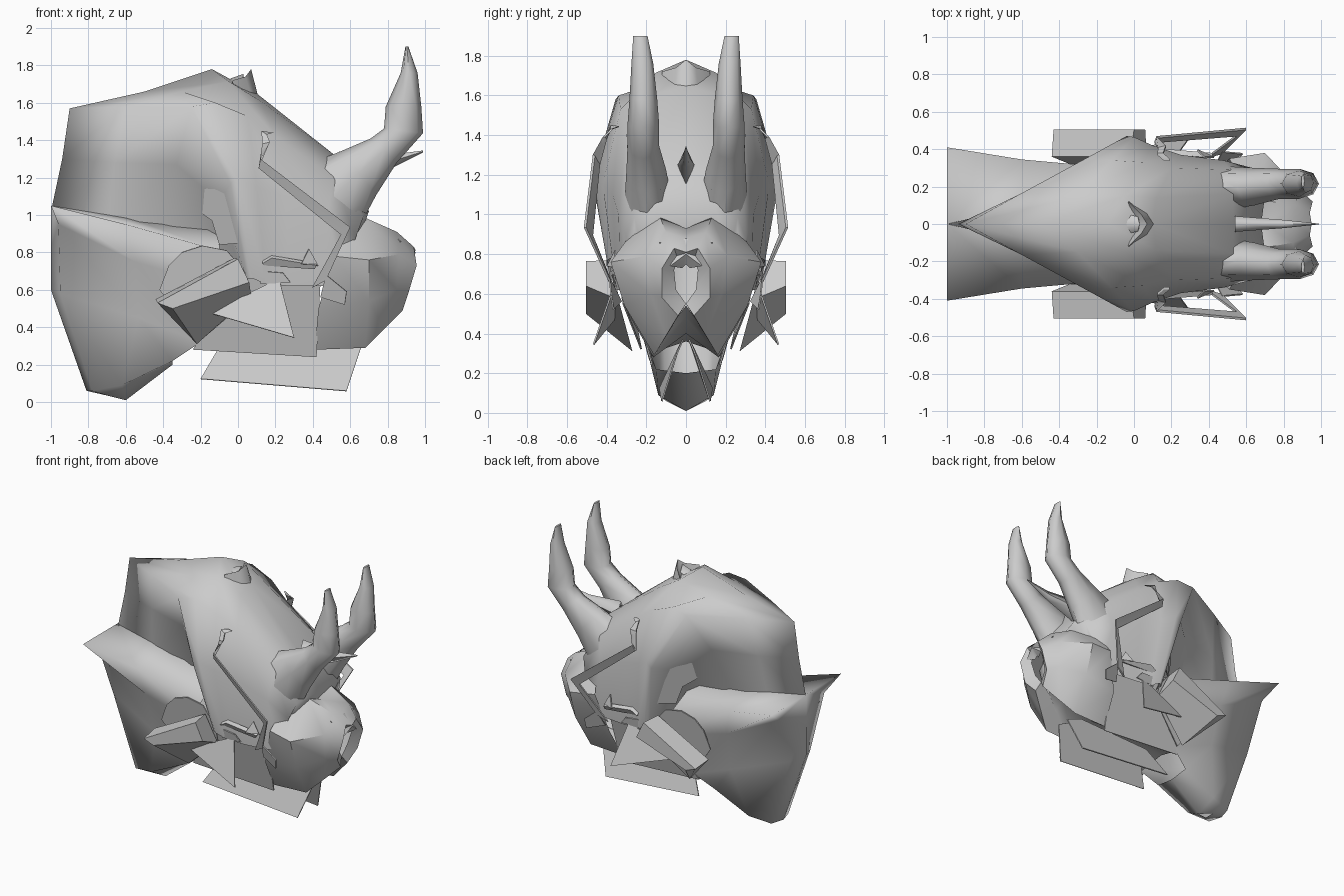
import bpy, bmesh, math
from mathutils import Vector

grey = bpy.data.materials.new("plain grey")
grey.diffuse_color = (0.6, 0.6, 0.6, 1)


def finish(name, bm, angle, centre):
    """Orient faces outward from a centre, shade, and mirror across y = 0."""
    bmesh.ops.remove_doubles(bm, verts=bm.verts[:], dist=0.0005)
    bmesh.ops.recalc_face_normals(bm, faces=bm.faces[:])
    c = Vector(centre)
    if sum((f.calc_center_median() - c).dot(f.normal) * f.calc_area() for f in bm.faces) < 0:
        bmesh.ops.reverse_faces(bm, faces=bm.faces[:])
    mesh = bpy.data.meshes.new(name)
    bm.to_mesh(mesh)
    bm.free()
    mesh.materials.append(grey)
    mesh.shade_smooth()
    mesh.set_sharp_from_angle(angle=math.radians(angle))
    ob = bpy.data.objects.new(name, mesh)
    bpy.context.collection.objects.link(ob)
    m = ob.modifiers.new("mirror", "MIRROR")
    m.use_axis = (False, True, False)
    m.use_clip = True
    m.merge_threshold = 0.001
    return ob


def loft(name, rows, closed=False, caps=False, angle=50, centre=(0, 0, 0.8)):
    """Skin a list of equal-length rows of points; repeated points make triangles."""
    bm = bmesh.new()
    vs = [[bm.verts.new(p) for p in row] for row in rows]
    n = len(rows[0])
    for a, b in zip(vs, vs[1:]):
        for i in range(n if closed else n - 1):
            j = (i + 1) % n
            bm.faces.new((a[i], a[j], b[j], b[i]))
    if caps:
        bm.faces.new(vs[0])
        bm.faces.new(vs[-1])
    return finish(name, bm, angle, centre)


def plate(name, pts, thick=0.008):
    """Thin side plate, given as a polygon in space."""
    bm = bmesh.new()
    f = bm.faces.new([bm.verts.new(p) for p in pts])
    f.normal_update()
    if f.normal.y < 0:
        f.normal_flip()
    off = f.normal * -thick
    r = bmesh.ops.extrude_face_region(bm, geom=[f])
    bmesh.ops.translate(bm, vec=off, verts=[v for v in r["geom"] if isinstance(v, bmesh.types.BMVert)])
    c = sum((Vector(p) for p in pts), Vector()) / len(pts) + off / 2
    return finish(name, bm, 40, c)


# Skull shell: undercut rear wall first, then ribs from crown to cheek, rear to brow
loft("skull_shell", [
    [(-1, 0, 1.02), (-.7, .02, .93), (-.42, .03, .9), (-.18, .04, .88), (-.02, .1, .66)],
    [(-.94, 0, 1.3), (-.66, .08, 1.28), (-.33, .17, 1.27), (-.1, .19, 1.07), (.03, .22, .66)],
    [(-.9, 0, 1.57), (-.6, .165, 1.58), (-.25, .355, 1.58), (-.04, .47, 1.17), (.05, .36, .66)],
    [(-.5, 0, 1.66), (-.3, .15, 1.66), (-.12, .34, 1.6), (0, .465, 1.2), (.08, .38, .66)],
    [(-.14, 0, 1.78), (-.05, .15, 1.715), (.05, .33, 1.53), (.1, .42, 1.15), (.15, .36, .63)],
    [(.1, 0, 1.65), (.12, .14, 1.61), (.2, .3, 1.42), (.25, .37, 1.1), (.28, .35, .62)],
    [(.53, 0, 1.22), (.53, .16, 1.31), (.51, .29, 1.2), (.48, .34, 1.0), (.47, .33, .62)],
    [(.68, 0, .99), (.7, .15, 1.02), (.67, .26, .99), (.63, .3, .88), (.56, .3, .65)],
    [(.64, 0, .85), (.64, .13, .85), (.6, .22, .8), (.55, .26, .75), (.5, .27, .63)],
], angle=85)

# Neck: wide collar at the top tapering to a blunt foot
loft("neck", [
    [(-1, 0, 1.05), (-1, 0, 1.05), (-.6, 0, .99), (-.1, 0, .95)],
    [(-1, 0, 1.05), (-1, .41, 1.05), (-.6, .345, .95), (-.1, .3, .81)],
    [(-1, 0, .82), (-.96, .27, .95), (-.55, .3, .75), (-.12, .27, .62)],
    [(-1, 0, .6), (-.95, .12, .58), (-.53, .23, .45), (-.2, .2, .32)],
    [(-.81, 0, .06), (-.78, .1, .06), (-.62, .14, .09), (-.35, .15, .22)],
    [(-.7, 0, .035), (-.7, .04, .035), (-.6, 0, .01), (-.35, 0, .2)],
], angle=120, centre=(-.6, 0, .6))

# Muzzle: two lobes meeting in a keeled beak
loft("muzzle", [
    [(.56, 0, .92), (.56, .25, .94), (.51, .35, .78), (.43, .29, .5), (.41, .165, .28), (.42, .1, .4)],
    [(.7, 0, .93), (.68, .13, .985), (.7, .38, .76), (.7, .31, .54), (.68, .16, .29), (.66, .08, .42)],
    [(.87, 0, .88), (.85, .1, .91), (.86, .21, .79), (.85, .18, .6), (.78, .1, .39), (.76, .03, .5)],
    [(.95, 0, .81), (.94, .06, .83), (.955, .12, .73), (.91, .12, .58), (.88, .04, .49), (.86, 0, .55)],
    [(.9, 0, .78), (.9, .04, .77), (.9, .06, .72), (.87, .05, .62), (.86, 0, .55), (.86, 0, .55)],
], angle=50, centre=(.6, 0, .65))
loft("nose", [[(.88, 0, .88), (.88, .04, .86)], [(.95, 0, .8), (.93, .08, .74)],
              [(.9, 0, .75), (.9, .02, .73)]], angle=20, centre=(.8, 0, .78))
plate("nostril", [(.82, .12, .9), (.87, .135, .86), (.85, .13, .83)])

# Throat panel under the head
loft("throat", [
    [(.8, 0, .54), (.76, .03, .5)],
    [(.66, 0, .48), (.66, .08, .42)],
    [(.41, 0, .4), (.41, .165, .28)],
    [(-.25, 0, .36), (-.22, .18, .3)],
], centre=(.3, 0, .8))


# Horns: octagonal rings along a bent path
def ring(x, y, z, rx, ry, tilt):
    return [(x + rx * math.cos(t) * math.cos(tilt), y + ry * math.sin(t),
             z - rx * math.cos(t) * math.sin(tilt)) for t in [k * math.pi / 4 for k in range(8)]]


loft("horn", [
    ring(.47, .19, 1.06, .24, .12, .95),
    ring(.645, .2, 1.225, .15, .1, .88),
    ring(.78, .215, 1.345, .095, .08, .75),
    ring(.885, .215, 1.45, .105, .08, .12),
    ring(.885, .215, 1.58, .095, .07, 0),
    ring(.915, .22, 1.76, .045, .055, 0),
    ring(.903, .23, 1.9, .008, .036, 0),
], closed=True, caps=True, angle=60, centre=(.8, .21, 1.4))

# Centre spike between the horns
loft("brow_spike", [
    [(.54, 0, 1.34), (.54, .042, 1.25), (.54, 0, 1.14)],
    [(.8, 0, 1.32), (.8, .022, 1.28), (.8, 0, 1.24)],
    [(.99, 0, 1.345), (.99, .002, 1.34), (.99, 0, 1.335)],
], angle=30, centre=(.7, 0, 1.25))

# Small crest on the crown
loft("crown_crest", [
    [(.07, 0, 1.78), (.04, .05, 1.74), (-.03, .12, 1.72)],
    [(.105, 0, 1.645), (.07, .06, 1.64), (-.02, .125, 1.65)],
    [(.0, 0, 1.66), (-.01, .04, 1.66), (-.035, .11, 1.66)],
    [(.07, 0, 1.78), (.04, .05, 1.74), (-.03, .12, 1.72)],
], angle=25, centre=(.03, 0, 1.69))
loft("crown_knob", [
    [(-.04, 0, 1.73), (-.03, .05, 1.7)],
    [(.03, 0, 1.755), (.02, .04, 1.71)],
    [(.03, 0, 1.66), (.02, .06, 1.65)],
], angle=25, centre=(0, 0, 1.66))

# Bent ribbon standing off the cheek
path = [(.19, .35, 1.44), (.155, .38, 1.43), (.17, .42, 1.39), (.12, .47, 1.3),
        (.6, .515, .935), (.47, .385, .65)]
wide = [(-.03, 0, .005), (-.03, 0, .02), (-.04, -.01, -.01), (-.01, -.025, -.05),
        (-.05, -.035, -.04), (-.075, -.02, -.04)]
rows = []
for p, w in zip(path, wide):
    a, b, t = Vector(p), Vector(p) + Vector(w), Vector((0, -.012, 0))
    rows.append([a, b, b + t, a + t])
loft("cheek_ribbon", rows, closed=True, caps=True, angle=30, centre=(.3, .44, 1.1))

# Slanted cheek block
loft("cheek_block", [
    [(-.44, .36, .55), (-.02, .36, .77), (.07, .34, .57), (-.22, .27, .31)],
    [(-.43, .505, .53), (-.0, .505, .765), (.06, .505, .64), (-.35, .505, .5)],
], closed=True, caps=True, angle=30, centre=(-.17, .42, .55))

# Cheek and jaw plates
plate("cheek_disc", [(-.42, .31, .6), (-.37, .32, .73), (-.3, .325, .8), (-.19, .33, .835), (-.06, .33, .81),
                     (.05, .34, .68), (.06, .32, .55), (-.21, .23, .32)])
plate("ear_pad", [(-.21, .1, 1.02), (-.18, .19, 1.2), (-.11, .3, 1.25), (-.02, .36, 1.15),
                  (.02, .36, .85), (-.1, .26, .84), (-.14, .24, .97)])
plate("cheek_spike", [(-.16, .36, .48), (.22, .36, .66), (.3, .47, .345)])
plate("upper_jaw_plate", [(-.24, .19, .28), (.42, .175, .24), (.44, .28, .62), (.48, .3, .72),
                          (.05, .31, .74), (-.05, .28, .62)])
plate("lower_jaw_plate", [(-.2, .135, .125), (.58, .125, .06), (.66, .05, .3), (.5, .02, .37), (-.08, .04, .33)])
plate("eye_plate", [(.13, .4, .74), (.18, .4, .77), (.42, .38, .73), (.41, .38, .71), (.14, .37, .73)], .03)
plate("lower_eye_plate", [(.12, .37, .7), (.24, .38, .69), (.28, .37, .64), (.12, .36, .63)])
plate("eye_fin", [(.34, .4, .74), (.38, .36, .82), (.43, .36, .73)])
plate("muzzle_slot", [(.47, .39, .68), (.58, .38, .59), (.57, .37, .52), (.44, .33, .56)])
